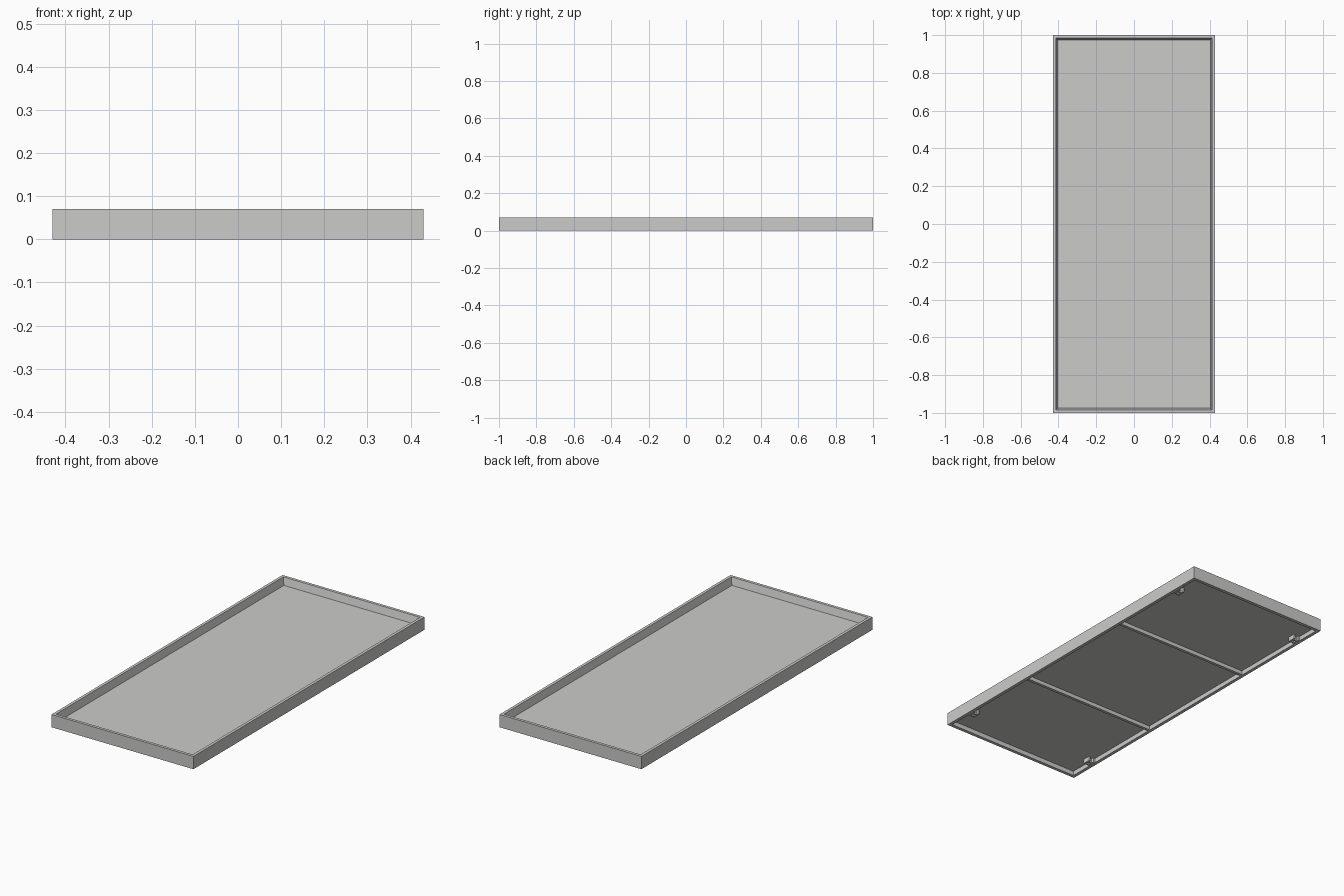
import bpy
import bmesh

cube = bpy.data.objects.get("Cube")
if cube:
    bpy.data.objects.remove(cube, do_unlink=True)

HALF_X, HALF_Y, HEIGHT = 0.43, 1.0, 0.07
PANEL_LOW, PANEL_TOP = 0.025, 0.03

grey = bpy.data.materials.new("light grey")
grey.use_nodes = True
colour = (0.6, 0.6, 0.585, 1)
grey.diffuse_color = colour
grey.node_tree.nodes["Principled BSDF"].inputs["Base Color"].default_value = colour


def finish(name, bm):
    bmesh.ops.recalc_face_normals(bm, faces=bm.faces)
    mesh = bpy.data.meshes.new(name)
    bm.to_mesh(mesh)
    bm.free()
    mesh.materials.append(grey)
    obj = bpy.data.objects.new(name, mesh)
    bpy.context.collection.objects.link(obj)
    return obj


def add_box(bm, low, high):
    verts = bmesh.ops.create_cube(bm, size=1)["verts"]
    for v in verts:
        v.co = [(a + b) / 2 + c * (b - a) for a, b, c in zip(low, high, v.co)]


def box(name, low, high):
    bm = bmesh.new()
    add_box(bm, low, high)
    return finish(name, bm)


# Rectangular frame: (inset, height) section swept round the four corners
section = [(0, 0), (0, HEIGHT), (0.016, HEIGHT), (0.026, PANEL_TOP),
           (0.026, PANEL_LOW), (0.018, PANEL_LOW), (0.018, 0)]
corners = [(-1, -1), (1, -1), (1, 1), (-1, 1)]
bm = bmesh.new()
rings = [[bm.verts.new((sx * (HALF_X - inset), sy * (HALF_Y - inset), z))
          for inset, z in section] for sx, sy in corners]
for i, ring in enumerate(rings):
    following = rings[(i + 1) % 4]
    for j in range(len(section)):
        k = (j + 1) % len(section)
        bm.faces.new((ring[j], ring[k], following[k], following[j]))
finish("tray_frame", bm)

# Thin floor panel held by the frame
box("floor_panel", (-HALF_X + 0.02, -HALF_Y + 0.02, PANEL_LOW),
    (HALF_X - 0.02, HALF_Y - 0.02, PANEL_TOP))

# Two cross battens under the panel
for name, y in (("front_batten", -0.375), ("back_batten", 0.375)):
    box(name, (-HALF_X + 0.017, y - 0.008, 0.004),
        (HALF_X - 0.017, y + 0.008, PANEL_LOW))

# Slotted hanging brackets under the four corners
for side, sx in (("left", 1), ("right", -1)):
    for end, sy in (("front", -1), ("back", 1)):
        bm = bmesh.new()
        x, y = sx * 0.392, sy * 0.83
        for dx in (-0.014, 0.014):
            add_box(bm, (x + dx - 0.005, y - 0.022, 0),
                    (x + dx + 0.005, y + 0.022, PANEL_LOW))
        for dy in (-0.018, 0.004):
            add_box(bm, (x - 0.01, y + dy - 0.004, 0.001),
                    (x + 0.01, y + dy + 0.004, PANEL_LOW))
        finish(f"{end}_{side}_bracket", bm)
